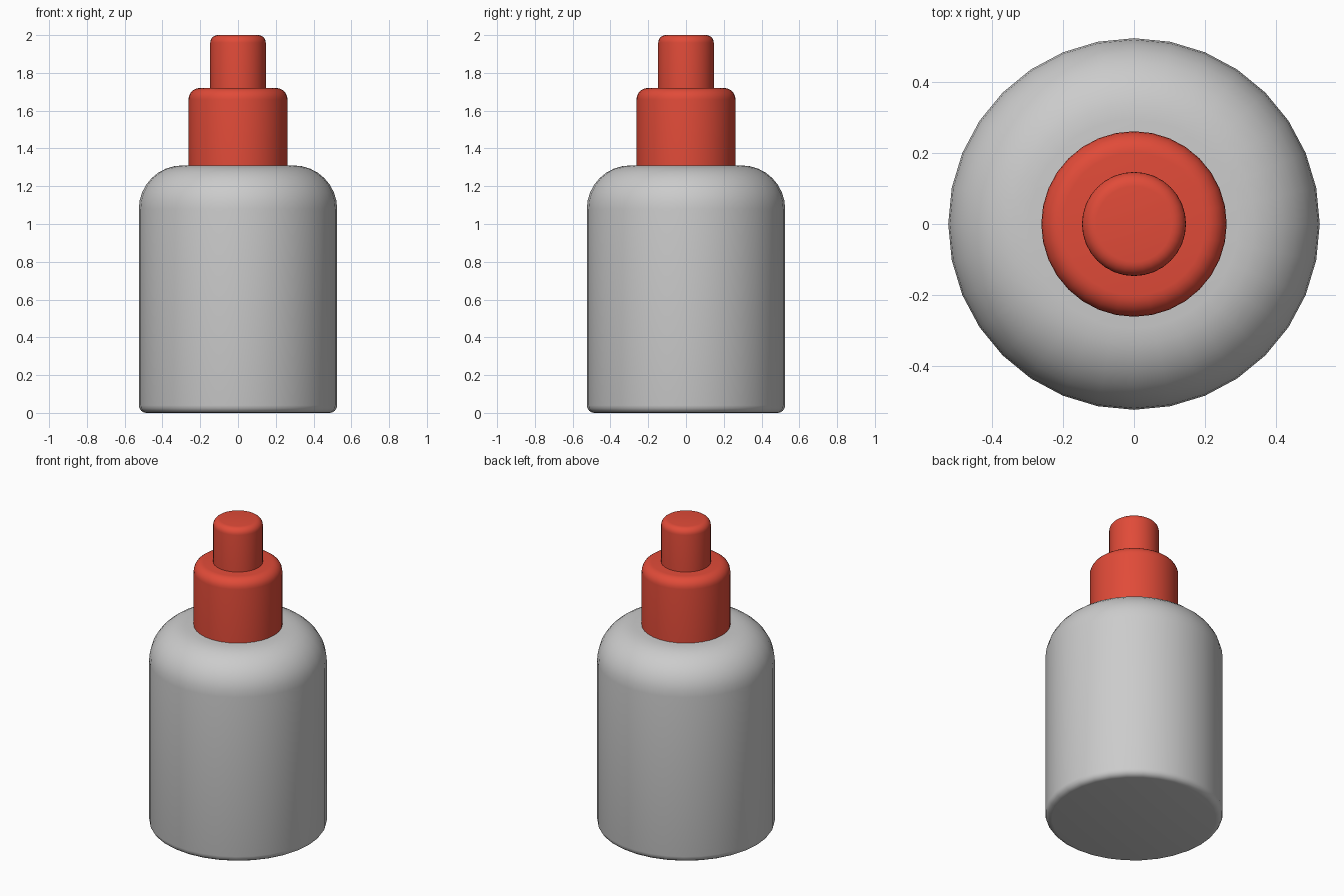
import bpy, bmesh
from math import radians, sin, cos, pi

if "Cube" in bpy.data.objects:
    bpy.data.objects.remove(bpy.data.objects["Cube"])


def fillet(r, z, rad, start, steps):
    """Quarter arc of radius rad centred on (r, z)."""
    return [(r + rad * cos(start + pi / 2 * i / steps),
             z + rad * sin(start + pi / 2 * i / steps)) for i in range(steps + 1)]


def lathe(name, profile, material=None, sides=32):
    """Spin an (r, z) profile around z; flat caps close both ends."""
    bm = bmesh.new()
    rings = [[bm.verts.new((r * cos(2 * pi * k / sides), r * sin(2 * pi * k / sides), z))
              for k in range(sides)] for r, z in profile]
    for a, b in zip(rings, rings[1:]):
        for k in range(sides):
            n = (k + 1) % sides
            bm.faces.new((a[k], a[n], b[n], b[k]))
    bm.faces.new(rings[0][::-1])
    bm.faces.new(rings[-1])
    mesh = bpy.data.meshes.new(name)
    bm.to_mesh(mesh)
    bm.free()
    obj = bpy.data.objects.new(name, mesh)
    bpy.context.collection.objects.link(obj)
    if material:
        mesh.materials.append(material)
    bpy.ops.object.select_all(action='DESELECT')
    obj.select_set(True)
    bpy.context.view_layer.objects.active = obj
    bpy.ops.object.shade_smooth_by_angle(angle=radians(35))
    return obj


red = bpy.data.materials.new("red_plastic")
red.diffuse_color = (0.75, 0.07, 0.04, 1)
red.use_nodes = True
red.node_tree.nodes["Principled BSDF"].inputs["Base Color"].default_value = red.diffuse_color

# Bottle with a small base rounding and wide shoulders
lathe("bottle_body",
      fillet(0.485, 0.04, 0.04, -pi / 2, 4) + fillet(0.295, 1.08, 0.23, 0, 8))

# Stepped cap: collar and nozzle
lathe("cap_collar", [(0.262, 1.30)] + fillet(0.202, 1.66, 0.06, 0, 6), red)
lathe("cap_nozzle", [(0.147, 1.70)] + fillet(0.107, 1.96, 0.04, 0, 6), red)
